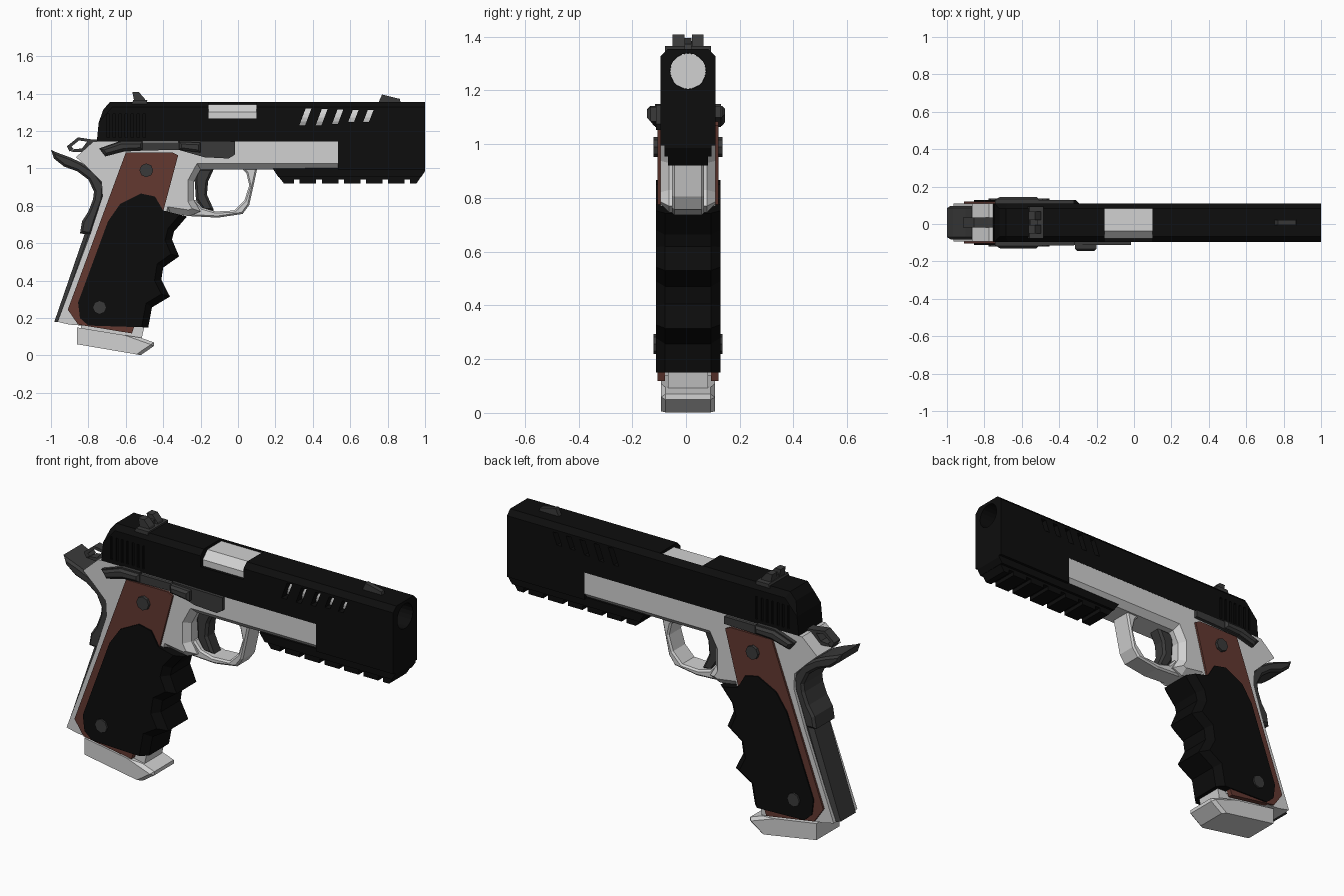
import bpy, bmesh, math
from mathutils import Matrix

CY = 0.0075  # centre plane of the body


def material(name, rgb):
    m = bpy.data.materials.new(name)
    m.diffuse_color = (*rgb, 1)
    return m


BLACK = material("black_steel", (0.004, 0.004, 0.004))
RUBBER = material("black_rubber", (0.0035, 0.0035, 0.0035))
SILVER = material("silver_steel", (0.64, 0.64, 0.64))
GREY = material("dark_grey", (0.042, 0.042, 0.042))
BROWN = material("brown_wood", (0.125, 0.04, 0.03))


def finish(name, bm, mat):
    bmesh.ops.recalc_face_normals(bm, faces=bm.faces)
    me = bpy.data.meshes.new(name)
    bm.to_mesh(me)
    bm.free()
    me.materials.append(mat)
    ob = bpy.data.objects.new(name, me)
    bpy.context.collection.objects.link(ob)
    return ob


def add_prism(bm, pts, y0, y1):
    lo = [bm.verts.new((x, y0, z)) for x, z in pts]
    hi = [bm.verts.new((x, y1, z)) for x, z in pts]
    bm.faces.new(lo)
    bm.faces.new(hi[::-1])
    for i in range(len(pts)):
        j = (i + 1) % len(pts)
        bm.faces.new((lo[j], lo[i], hi[i], hi[j]))


def prism(name, pts, y0, y1, mat, cham=0, where=lambda c: True):
    """Side profile (x, z) extruded along y, cap edges chamfered by a rule."""
    bm = bmesh.new()
    add_prism(bm, pts, y0, y1)
    bmesh.ops.recalc_face_normals(bm, faces=bm.faces)
    if cham:
        edges = [e for e in bm.edges
                 if abs(e.verts[0].co.y - e.verts[1].co.y) < 1e-5
                 and where((e.verts[0].co + e.verts[1].co) / 2)]
        bmesh.ops.bevel(bm, geom=edges, offset=cham, segments=1, profile=0.5,
                        affect='EDGES', clamp_overlap=True)
    return finish(name, bm, mat)


def mid(name, pts, half, mat, cham=0, where=lambda c: True):
    return prism(name, pts, CY - half, CY + half, mat, cham, where)


def rect(x0, x1, z0, z1):
    return [(x0, z0), (x1, z0), (x1, z1), (x0, z1)]


def cylinder(name, loc, r, length, axis, sides, mat):
    bm = bmesh.new()
    rot = Matrix.Rotation(math.pi / 2, 4, 'Y' if axis == 'X' else 'X')
    bmesh.ops.create_cone(bm, cap_ends=True, segments=sides, radius1=r, radius2=r,
                          depth=length, matrix=Matrix.Translation(loc) @ rot)
    return finish(name, bm, mat)


def cut(ob, cutter):
    mod = ob.modifiers.new("cut", 'BOOLEAN')
    mod.operation, mod.solver, mod.object = 'DIFFERENCE', 'EXACT', cutter
    dg = bpy.context.evaluated_depsgraph_get()
    me = bpy.data.meshes.new_from_object(ob.evaluated_get(dg))
    ob.modifiers.clear()
    ob.data = me
    bpy.data.objects.remove(cutter)


# Slide with chamfered top, bore, vents, ejection port and rear serrations
slide = mid("slide", [(-.755, 1.143), (-.745, 1.245), (-.72, 1.315), (-.685, 1.355), (1, 1.355),
                      (1, .995), (.535, .995), (.535, 1.143)], .1025, BLACK, .05,
            lambda c: c.z > 1.32)
cut(slide, cylinder("bore_cutter", (.66, CY, 1.272), .067, .72, 'X', 20, BLACK))
bm = bmesh.new()
for x, z0, z1 in [(.36, 1.23, 1.32), (.447, 1.23, 1.317), (.533, 1.238, 1.315),
                  (.617, 1.248, 1.313), (.697, 1.248, 1.313)]:
    k = (z1 - z0) * .17
    add_prism(bm, [(x - .017 - k, z0), (x + .014 - k, z0), (x + .017 + k, z1), (x - .014 + k, z1)], -.3, .3)
add_prism(bm, rect(-.158, .1, 1.268, 1.45), -.3, .083)
for i in range(7):
    x = -.7 + i * .032
    for s in (-1, 1):
        add_prism(bm, rect(x, x + .013, 1.165, 1.29), CY + s * .0925, CY + s * .2)
cut(slide, finish("detail_cutter", bm, BLACK))

# Barrel and chamber hood
cylinder("barrel", (.45, CY, 1.272), .0665, .66, 'X', 20, SILVER)
prism("chamber_hood", rect(-.157, .099, 1.2, 1.342), -.078, .0825, SILVER, .04,
      lambda c: c.z > 1.33 and c.y < 0)

# Accessory rail under the muzzle
mid("rail_base", [(.185, 1.0), (.215, .955), (.98, .955), (1, .985), (1, 1.005)], .088, BLACK)
teeth = [(.21, .965), (.245, .92)]
for i in range(6):
    x = .30 + i * .118
    teeth += [(x, .92), (x, .942), (x + .03, .942), (x + .03, .92)]
mid("rail_teeth", teeth + [(.955, .92), (.985, .965)], .074, BLACK)

# Frame and trigger guard
mid("frame", [(-.775, 1.143), (.535, 1.143), (.535, .995), (-.20, .995), (-.235, .93),
              (-.235, .83), (-.20, .77), (-.26, .745), (-.36, .76), (-.40, .70), (-.56, .14),
              (-.90, .165), (-.965, .18), (-.79, .65), (-.725, .85), (-.73, .93), (-.80, 1.0),
              (-.866, 1.06)], .102, SILVER, .032, lambda c: c.z < 1.05 and c.x > -.39)
mid("trigger_guard", [(.107, 1.02), (.09, .94), (.06, .805), (.025, .757), (-.107, .737),
                      (-.26, .745), (-.26, .83), (-.225, .83), (-.19, .79), (-.12, .77),
                      (-.02, .775), (.035, .83), (.06, .91), (.045, .975), (0, 1.02)],
    .06, SILVER, .009)
mid("trigger", [(-.128, 1.0), (-.16, .93), (-.166, .86), (-.128, .775), (-.187, .775),
                (-.225, .834), (-.232, .94), (-.225, 1.0)], .04, GREY, .012)

# Grip safety with swept tail, and the back strap
mid("grip_safety", [(-1.0, 1.10), (-.968, 1.085), (-.90, 1.06), (-.845, 1.035), (-.765, .985),
                    (-.715, .915), (-.72, .835), (-.755, .74), (-.785, .647), (-.845, .652),
                    (-.834, .717), (-.80, .77), (-.775, .835), (-.77, .877), (-.80, .94),
                    (-.86, .985), (-.93, 1.01), (-.984, 1.053)], .09, GREY, .012)
mid("back_strap", [(-.82, .65), (-.77, .65), (-.94, .18), (-.982, .18)], .085, GREY, .02,
    lambda c: c.x < -.88 and .3 < c.z < .6)

# Skeleton hammer: an open ring plus a neck
mid("hammer_ring", [(-.90, 1.09), (-.915, 1.118), (-.856, 1.166), (-.78, 1.155), (-.786, 1.123),
                    (-.824, 1.086), (-.897, 1.09), (-.875, 1.103), (-.834, 1.107),
                    (-.807, 1.143), (-.85, 1.15), (-.89, 1.117), (-.878, 1.104)], .026, GREY)
mid("hammer_neck", [(-.785, 1.155), (-.73, 1.155), (-.73, 1.09), (-.81, 1.10)], .026, GREY)

# Controls and grip panels, mirrored on both sides
SAFETY = [(-.743, 1.107), (-.62, 1.15), (-.513, 1.15), (-.513, 1.14), (-.32, 1.14),
          (-.32, 1.10), (-.513, 1.095), (-.61, 1.09), (-.71, 1.064)]
PANEL = [(-.60, 1.085), (-.35, 1.085), (-.32, 1.07), (-.40, .77), (-.55, .17), (-.567, .118),
         (-.855, .165), (-.91, .245)]
for s, side in ((-1, "front"), (1, "back")):
    def span(a, b):
        return sorted((CY + s * a, CY + s * b))
    prism("thumb_safety_" + side, SAFETY, *span(.095, .122), GREY)
    prism("safety_ledge_" + side, [(-.735, 1.105), (-.625, 1.143), (-.51, 1.143), (-.51, 1.10),
                                   (-.61, 1.095), (-.71, 1.068)], *span(.1, .138), GREY, .012,
          lambda c: abs(c.y - CY) > .13)
    prism("grip_panel_" + side, PANEL, *span(.085, .113), BROWN)

# Slide stop on the front side only
prism("slide_stop", [(-.32, 1.15), (-.015, 1.145), (-.015, 1.075), (-.05, 1.053), (-.18, 1.06),
                     (-.32, 1.10)], -.112, -.08, GREY)
prism("slide_stop_knob", [(-.315, 1.143), (-.20, 1.138), (-.20, 1.085), (-.315, 1.10)],
      -.145, -.1, GREY, .012, lambda c: c.y < -.12)

# Rubber wrap with finger grooves
mid("rubber_grip", [(-.855, .283), (-.845, .20), (-.80, .16), (-.48, .15), (-.46, .257),
                    (-.364, .315), (-.41, .406), (-.40, .47), (-.315, .53), (-.353, .62),
                    (-.342, .663), (-.273, .743), (-.40, .775), (-.444, .85), (-.52, .866),
                    (-.63, .81), (-.695, .717)], .12, RUBBER, .035,
    lambda c: c.x > -.475 and c.z < .72)

# Grip screws
for name, x, z in (("upper_screw", -.49, .99), ("lower_screw", -.74, .257)):
    cylinder(name, (x, CY, z), .037, .258, 'Y', 8, GREY)

# Magazine body and base pad
mid("magazine_body", [(-.84, .25), (-.84, .12), (-.52, .07), (-.49, .2), (-.55, .3)], .075, SILVER)
mid("magazine_base", [(-.86, .15), (-.86, .06), (-.52, .002), (-.45, .05), (-.45, .07), (-.52, .095)],
    .1, SILVER, .045, lambda c: c.x > -.5)

# Sights
mid("rear_sight_base", [(-.575, 1.33), (-.56, 1.365), (-.485, 1.365), (-.49, 1.33)], .085, GREY)
for s in (-1, 1):
    y0, y1 = sorted((CY + s * .014, CY + s * .058))
    prism("rear_sight_post", [(-.555, 1.36), (-.565, 1.408), (-.53, 1.408), (-.50, 1.375),
                              (-.495, 1.36)], y0, y1, GREY)
mid("rear_sight_web", rect(-.555, -.515, 1.35, 1.385), .03, GREY)
mid("front_sight", [(.75, 1.35), (.77, 1.395), (.865, 1.372), (.87, 1.35)], .013, GREY)
